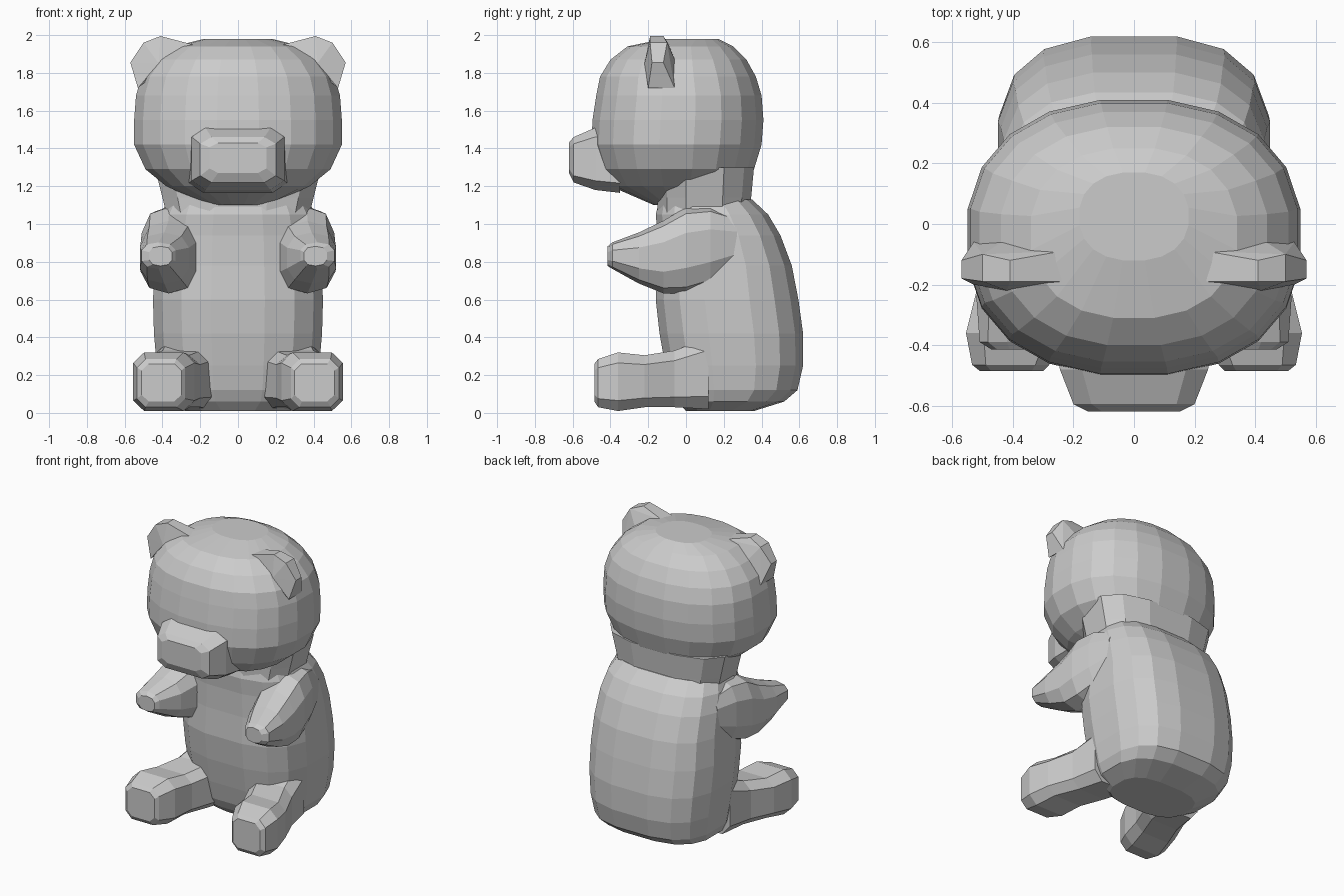
import bpy, bmesh, math
from mathutils import Vector

cube = bpy.data.objects.get("Cube")
if cube:
    bpy.data.objects.remove(cube, do_unlink=True)

grey = bpy.data.materials.new("plain grey")
grey.use_nodes = True
grey.diffuse_color = (0.6, 0.6, 0.6, 1)
grey.node_tree.nodes["Principled BSDF"].inputs["Base Color"].default_value = (0.6, 0.6, 0.6, 1)


def finish(name, bm):
    bmesh.ops.recalc_face_normals(bm, faces=bm.faces)
    mesh = bpy.data.meshes.new(name)
    bm.to_mesh(mesh)
    bm.free()
    mesh.materials.append(grey)
    obj = bpy.data.objects.new(name, mesh)
    bpy.context.collection.objects.link(obj)
    return obj


def loft(name, rings, axis="z", sides=16, power=2.4, flip=1):
    """Rings are (station, low a, high a, low b, high b); a is x, b is y or z."""
    bm = bmesh.new()
    loops = []
    top = math.cos(math.pi / sides) ** (2 / power)
    for s, a0, a1, b0, b1 in rings:
        loop = []
        for i in range(sides):
            t = (i + 0.5) * math.tau / sides
            c, d = [math.copysign(abs(v) ** (2 / power), v) / top
                    for v in (math.cos(t), math.sin(t))]
            a = (a0 + a1) / 2 + c * (a1 - a0) / 2
            b = (b0 + b1) / 2 + d * (b1 - b0) / 2
            loop.append(bm.verts.new((a * flip, b, s) if axis == "z" else (a * flip, s, b)))
        loops.append(loop)
    for lo, hi in zip(loops, loops[1:]):
        for i in range(sides):
            j = (i + 1) % sides
            bm.faces.new((lo[i], lo[j], hi[j], hi[i]))
    bm.faces.new(loops[0])
    bm.faces.new(loops[-1])
    return finish(name, bm)


def upright(name, rows, **kw):
    """Symmetric loft along z; rows are (z, half width, front y, back y)."""
    return loft(name, [(z, -w, w, f, b) for z, w, f, b in rows], **kw)


# Torso with a rounded back and a sharp edge around the seat
upright("torso", [
    (0.01, 0.28, 0.0, 0.36), (0.06, 0.38, -0.05, 0.52), (0.12, 0.41, -0.08, 0.59),
    (0.25, 0.43, -0.11, 0.62), (0.42, 0.445, -0.14, 0.62), (0.6, 0.45, -0.16, 0.595),
    (0.78, 0.44, -0.15, 0.56), (0.94, 0.43, -0.15, 0.5), (1.05, 0.41, -0.16, 0.435),
    (1.13, 0.37, -0.14, 0.35)], power=2.8)

# Neck
upright("neck", [(1.06, 0.38, -0.15, 0.34), (1.14, 0.4, -0.15, 0.345),
                 (1.3, 0.44, -0.16, 0.36)], power=2.8, sides=12)

# Head
upright("head", [
    (1.1, 0.16, -0.17, 0.1), (1.2, 0.38, -0.4, 0.3), (1.29, 0.49, -0.46, 0.36),
    (1.42, 0.55, -0.5, 0.4), (1.55, 0.55, -0.495, 0.41), (1.68, 0.54, -0.475, 0.4),
    (1.78, 0.51, -0.455, 0.37), (1.87, 0.44, -0.4, 0.32), (1.94, 0.34, -0.31, 0.25),
    (1.98, 0.18, -0.12, 0.17)], sides=20, power=2.3)

# Muzzle
loft("muzzle", [
    (-0.62, -0.15, 0.15, 1.27, 1.43), (-0.595, -0.2, 0.2, 1.22, 1.46),
    (-0.48, -0.245, 0.245, 1.18, 1.51), (-0.35, -0.26, 0.26, 1.165, 1.51)],
    axis="y", sides=8, power=5)

for side, flip in (("left", 1), ("right", -1)):
    # Arm reaching forward from the shoulder
    loft(side + "_arm", [
        (-0.415, 0.35, 0.47, 0.78, 0.88), (-0.39, 0.33, 0.51, 0.765, 0.9),
        (-0.25, 0.26, 0.52, 0.69, 0.95), (-0.12, 0.22, 0.515, 0.64, 1.01),
        (0.0, 0.22, 0.51, 0.64, 1.08), (0.13, 0.22, 0.48, 0.68, 1.09),
        (0.27, 0.22, 0.43, 0.76, 1.04)], axis="y", sides=10, power=2.6, flip=flip)

    # Leg splayed outward with a blunt foot
    loft(side + "_leg", [
        (-0.485, 0.3, 0.51, 0.06, 0.26), (-0.465, 0.28, 0.535, 0.03, 0.285),
        (-0.36, 0.23, 0.555, 0.01, 0.32), (-0.22, 0.2, 0.52, 0.03, 0.305),
        (-0.06, 0.14, 0.455, 0.03, 0.33), (0.12, 0.1, 0.42, 0.02, 0.4)],
        axis="y", sides=8, power=4, flip=flip)

    # Thin wedge ear: a rim outline with a bulged root
    bm = bmesh.new()
    for x, z, front, back in ((0.24, 1.95, -0.19, -0.09), (0.41, 1.995, -0.19, -0.12),
                              (0.5, 1.96, -0.19, -0.1), (0.57, 1.855, -0.18, -0.12),
                              (0.53, 1.72, -0.2, -0.06), (0.42, 1.85, -0.22, -0.05)):
        bm.verts.new((x * flip, front, z))
        bm.verts.new((x * flip, back, z))
    bmesh.ops.convex_hull(bm, input=bm.verts)
    finish(side + "_ear", bm)
